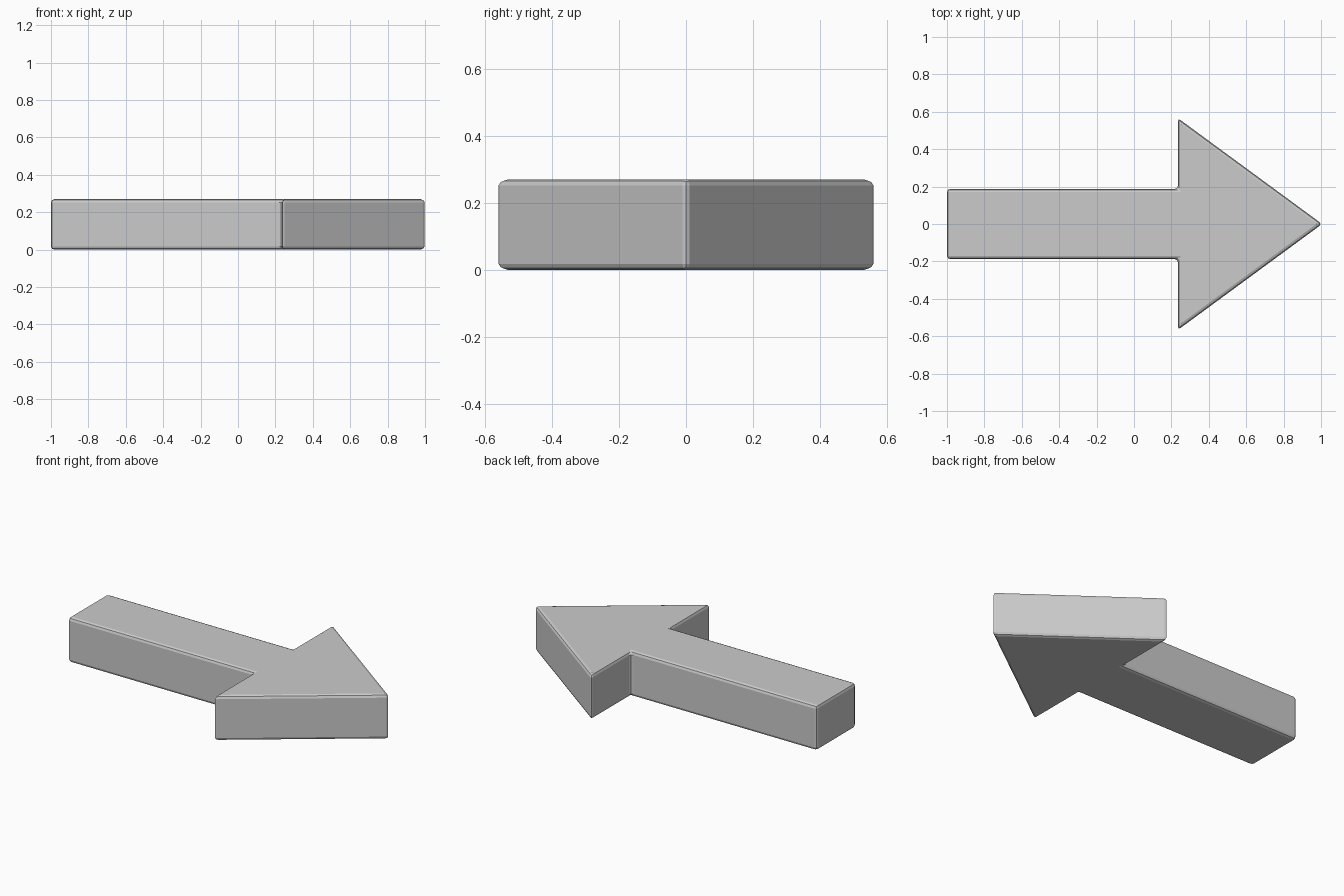
import bpy, bmesh

if "Cube" in bpy.data.objects:
    bpy.data.objects.remove(bpy.data.objects["Cube"])

HEIGHT = 0.27
# Upper half of the arrow outline, tail to tip
half = [(-1.0, 0.188), (0.235, 0.188), (0.235, 0.566)]
outline = half + [(1.006, 0.0)] + [(x, -y) for x, y in reversed(half)]

# Extrude the outline into a solid arrow
bm = bmesh.new()
face = bm.faces.new([bm.verts.new((x, y, 0)) for x, y in outline])
ext = bmesh.ops.extrude_face_region(bm, geom=[face])
for v in ext["geom"]:
    if isinstance(v, bmesh.types.BMVert):
        v.co.z = HEIGHT
bmesh.ops.recalc_face_normals(bm, faces=bm.faces[:])
mesh = bpy.data.meshes.new("arrow")
bm.to_mesh(mesh)
bm.free()
arrow = bpy.data.objects.new("arrow", mesh)
bpy.context.collection.objects.link(arrow)

# Softly rounded edges all round
bevel = arrow.modifiers.new("edge_rounding", "BEVEL")
bevel.width = 0.018
bevel.segments = 2
bevel.limit_method = "ANGLE"
bevel.angle_limit = 0.5
